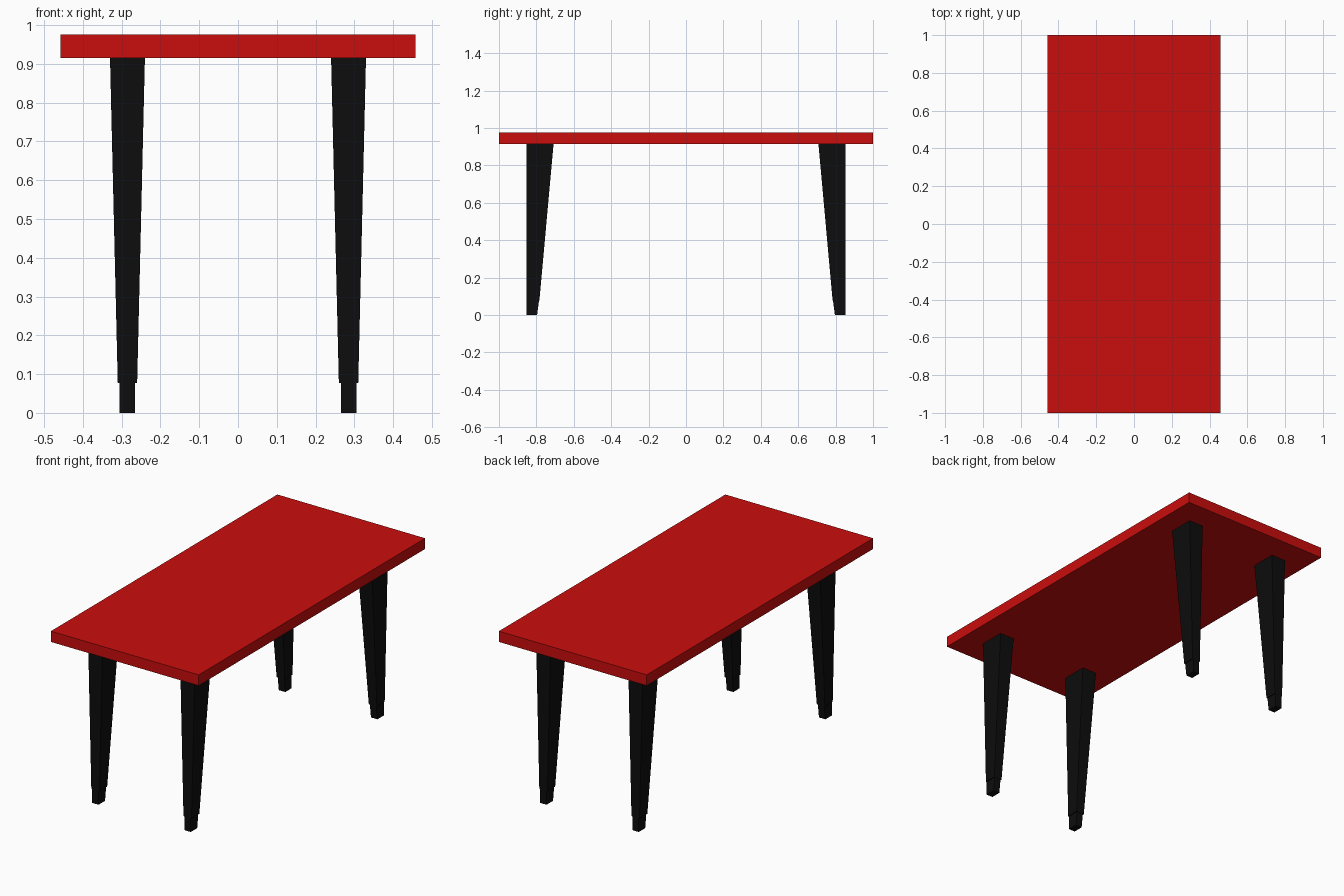
import bpy, bmesh

if "Cube" in bpy.data.objects:
    bpy.data.objects.remove(bpy.data.objects["Cube"])


def material(name, rgb):
    m = bpy.data.materials.new(name)
    m.diffuse_color = (*rgb, 1.0)
    m.use_nodes = True
    m.node_tree.nodes["Principled BSDF"].inputs["Base Color"].default_value = m.diffuse_color
    return m


RED = material("red", (0.59, 0.004, 0.004))
BLACK = material("black", (0.004, 0.004, 0.004))


def loft(name, mat, sections, sx=1, sy=1):
    """Closed solid through rectangular sections (x0, x1, y0, y1, z)."""
    bm = bmesh.new()
    rings = []
    for x0, x1, y0, y1, z in sections:
        rings.append([bm.verts.new((x * sx, y * sy, z))
                      for x, y in ((x0, y0), (x1, y0), (x1, y1), (x0, y1))])
    for a, b in zip(rings, rings[1:]):
        for i in range(4):
            j = (i + 1) % 4
            bm.faces.new((a[i], a[j], b[j], b[i]))
    bm.faces.new(rings[0])
    bm.faces.new(rings[-1])
    bmesh.ops.recalc_face_normals(bm, faces=bm.faces)
    me = bpy.data.meshes.new(name)
    bm.to_mesh(me)
    bm.free()
    me.materials.append(mat)
    ob = bpy.data.objects.new(name, me)
    bpy.context.collection.objects.link(ob)
    return ob


# Table top slab
loft("table_top", RED, [(-0.457, 0.457, -1, 1, 0.915), (-0.457, 0.457, -1, 1, 0.975)])

# Leg: narrow foot, small step, then a taper widening inwards to the top
LEG = [
    (0.265, 0.305, 0.796, 0.853, 0.0),
    (0.265, 0.305, 0.786, 0.853, 0.077),
    (0.260, 0.310, 0.784, 0.853, 0.077),
    (0.240, 0.330, 0.708, 0.853, 0.915),
]
for sx, side in ((-1, "left"), (1, "right")):
    for sy, end in ((-1, "front"), (1, "back")):
        loft(f"{end}_{side}_leg", BLACK, LEG, sx, sy)
